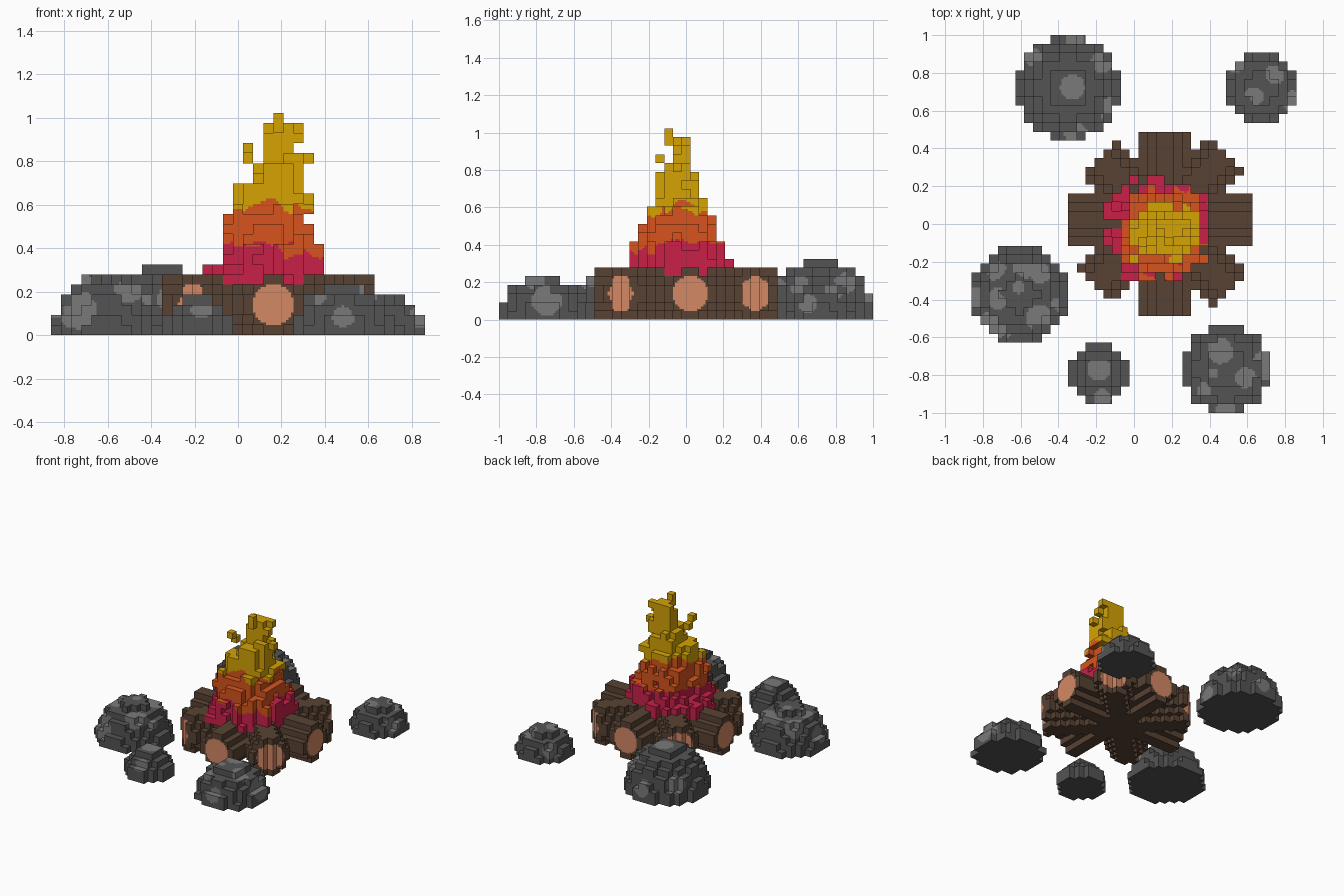
import bpy, bmesh, math, random
from mathutils import Vector, noise

if "Cube" in bpy.data.objects:
    bpy.data.objects.remove(bpy.data.objects["Cube"], do_unlink=True)

V = 2 / 43                      # block size; all other sizes are in blocks
random.seed(7)


def make_material(name, rgb):
    lin = [(c / 255 / 12.92) if c < 11 else ((c / 255 + 0.055) / 1.055) ** 2.4 for c in rgb]
    mat = bpy.data.materials.new(name)
    mat.use_nodes = True
    mat.diffuse_color = (*lin, 1)
    bsdf = mat.node_tree.nodes["Principled BSDF"]
    bsdf.inputs["Base Color"].default_value = (*lin, 1)
    bsdf.inputs["Roughness"].default_value = 0.9
    return mat


DARK_STONE = make_material("dark stone", (84, 84, 84))
LIGHT_STONE = make_material("light stone", (122, 122, 122))
BARK = make_material("bark brown", (88, 66, 51))
CUT_WOOD = make_material("cut wood", (212, 136, 100))
RED = make_material("flame red", (200, 32, 72))
ORANGE = make_material("flame orange", (214, 84, 28))
YELLOW = make_material("flame yellow", (213, 163, 4))

SIDES = [(1, 0, 0), (-1, 0, 0), (0, 1, 0), (0, -1, 0), (0, 0, 1), (0, 0, -1)]
SPLIT = 4                       # sub-squares per block side where two colours meet


def build_blocks(name, cells, materials, colour_rule):
    """Skin a set of (x, y, layer) blocks; colour_rule(point, normal) -> material slot."""
    bm = bmesh.new()
    corners = {}

    def corner(p):
        key = tuple(round(c * 2 * SPLIT) for c in p)
        if key not in corners:
            corners[key] = bm.verts.new(p * V)
        return corners[key]

    def square(centre, u, w, size, slot):
        h = size / 2
        face = bm.faces.new([corner(centre + u * a * h + w * b * h)
                             for a, b in ((-1, -1), (1, -1), (1, 1), (-1, 1))])
        face.material_index = slot

    steps = [(i + 0.5) / SPLIT - 0.5 for i in range(SPLIT)]
    for cell in sorted(cells):
        mid = Vector(cell) + Vector((0, 0, 0.5))
        for side in SIDES:
            if tuple(a + b for a, b in zip(cell, side)) in cells:
                continue
            n = Vector(side)
            u = Vector((side[1], side[2], side[0]))
            w = n.cross(u)
            centre = mid + n / 2
            parts = [centre + u * a + w * b for a in steps for b in steps]
            slots = [colour_rule(p, n) for p in parts]
            if len(set(slots)) == 1:
                square(centre, u, w, 1, slots[0])
            else:
                for p, slot in zip(parts, slots):
                    square(p, u, w, 1 / SPLIT, slot)
    mesh = bpy.data.meshes.new(name)
    bm.to_mesh(mesh)
    bm.free()
    for mat in materials:
        mesh.materials.append(mat)
    obj = bpy.data.objects.new(name, mesh)
    bpy.context.collection.objects.link(obj)


# Rocks: half ellipsoids of blocks with light blotches (x, y, z, radius)
def rock(name, cx, cy, r, h, spots):
    cells = {(x, y, z)
             for x in range(math.floor(cx - r), math.ceil(cx + r) + 1)
             for y in range(math.floor(cy - r), math.ceil(cy + r) + 1)
             for z in range(h)
             if ((x - cx) ** 2 + (y - cy) ** 2) / r ** 2 + ((z + 0.5) / h) ** 2 < 1}

    def colour(p, n):
        return int(n.z > -0.5 and any((p - Vector(s[:3])).length < s[3] for s in spots))

    build_blocks(name, cells, [DARK_STONE, LIGHT_STONE], colour)


rock("rock_back_large", -7.5, 15.5, 6, 7,
     [(-7, 15.6, 7, 1.4), (-2.5, 13, 4, 1.5), (-1.5, 15.3, 1, 1.2), (-6.6, 10.2, 3.5, 1.4),
      (-3.6, 18.5, 4.5, 1.4), (-11.5, 19, 3, 1.4), (-7, 21, 2, 1.3)])
rock("rock_back_small", 14.5, 15.5, 4, 4,
     [(13.6, 14.5, 4, 1.1), (16, 17, 3.4, 1.2), (11.5, 18, 2, 1.3), (18, 14, 1.8, 1.2)])
rock("rock_side_large", -13, -8, 5.5, 6,
     [(-13.1, -7.2, 6, 0.7), (-12.5, -5, 5.2, 1.3), (-16, -5, 4.2, 1.6), (-10.7, -5.3, 5, 1.4),
      (-15.7, -11.6, 2.4, 2.0), (-10.8, -10.7, 4.6, 1.6), (-8.5, -9.5, 4, 1.1),
      (-18, -8.5, 2.5, 1.3), (-15.5, -8.5, 5, 1.2)])
rock("rock_front_large", 10.5, -16.5, 5, 5,
     [(10.4, -21.3, 2, 1.2), (9.8, -14.3, 4.8, 1.6), (9, -17, 5, 0.6), (12.7, -17.5, 4.5, 1.3),
      (15, -16, 2.2, 1.8), (7.8, -19, 3.8, 1.0)])
rock("rock_front_small", -4, -17, 3.5, 4,
     [(-4, -16.5, 4, 1.3), (-3.6, -19.8, 2.5, 1.1)])


# Logs: four stepped round logs crossing at the middle, with pale cut ends
LOG_HALF, LOG_AXIS_Z, LOG_R = 10.5, 3, 2.8


def log(name, cx, cy, degrees):
    axis = Vector((math.cos(math.radians(degrees)), math.sin(math.radians(degrees)), 0))

    def split(p):
        rel = Vector((p[0] - cx, p[1] - cy, p[2] - LOG_AXIS_Z))
        along = rel.dot(axis)
        return abs(along), (rel - axis * along).length

    cells = set()
    for x in range(-12, 18):
        for y in range(-14, 15):
            for z in range(2 * LOG_AXIS_Z):
                along, radial = split((x, y, z + 0.5))
                if along < LOG_HALF and radial < LOG_R:
                    cells.add((x, y, z))

    def colour(p, n):
        along, radial = split(p)
        return int(along > LOG_HALF - 1.3 and radial < 2.05 and abs(n.dot(axis)) > 0.5)

    build_blocks(name, cells, [BARK, CUT_WOOD], colour)


log("log_sideways", 3, 0.5, 0)
log("log_lengthways", 3.5, 0, 90)
log("log_diagonal_a", 3, 0.5, 45)
log("log_diagonal_b", 3.5, 0, -45)

# Fire: ragged layers given as (first layer, last layer, x min, x max, y min, y max)
LAYERS = [
    (5, 6, -3, 8, -6, 5), (7, 8, -1, 8, -6, 4), (9, 10, -1, 7, -5, 3),
    (11, 11, -1, 6, -4, 3), (12, 12, 0, 7, -4, 2), (13, 13, 0, 7, -3, 2),
    (14, 14, 0, 6, -3, 1), (15, 16, 2, 6, -3, 1),
    (17, 17, 3, 6, -2, 0), (18, 18, 3, 5, -1, 0), (19, 20, 3, 6, -1, 0),
]
profile = {z: box for first, last, *box in LAYERS for z in range(first, last + 1)}
ragged = {(x, y): (random.uniform(-0.3, 0.3), random.choice((-1, 0, 0, 1)))
          for x in range(-4, 10) for y in range(-8, 8)}
flame = {(4, -1, 20), (4, -2, 20), (4, -2, 21),          # tip
         (1, -2, 17), (1, -3, 18), (7, -1, 17)}          # loose sparks
for z, (x0, x1, y0, y1) in profile.items():
    for x in range(x0, x1 + 1):
        for y in range(y0, y1 + 1):
            jitter, lift = ragged[x, y]
            ax, bx, ay, by = profile[min(max(z + lift, 5), 20)]
            dx = (x - (ax + bx) / 2) / ((bx - ax + 1) / 2)
            dy = (y - (ay + by) / 2) / ((by - ay + 1) / 2)
            if dx * dx + dy * dy < 1 + jitter + random.uniform(-0.15, 0.15):
                flame.add((x, y, z))


def flame_colour(p, n):
    level = p.z + 1.6 * noise.noise(p * 0.45)
    return 0 if level < 8.7 else 1 if level < 12.7 else 2


build_blocks("fire", flame, [RED, ORANGE, YELLOW], flame_colour)
